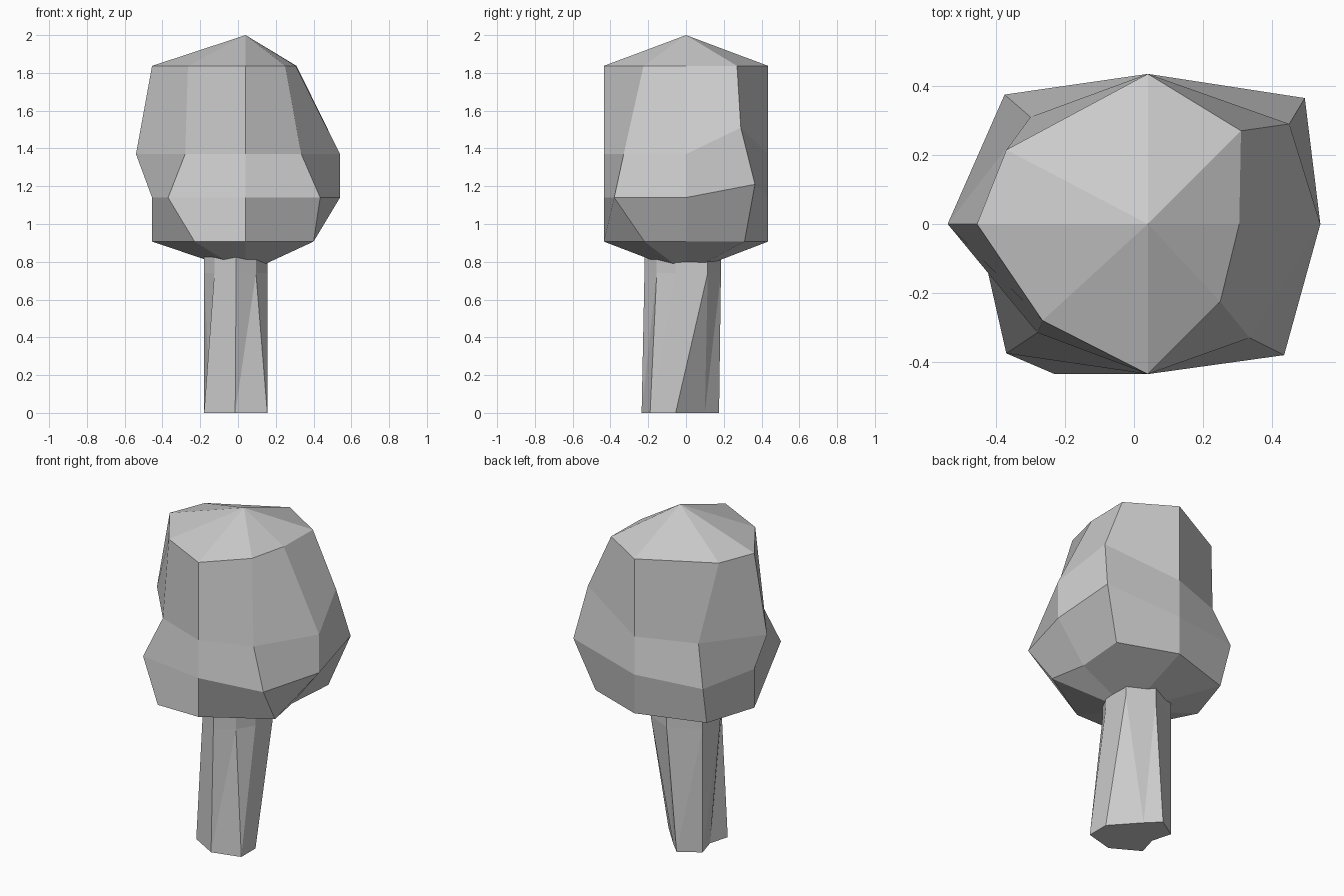
import bpy

if "Cube" in bpy.data.objects:
    bpy.data.objects.remove(bpy.data.objects["Cube"])


def loft(name, rings, tips, split=False):
    """Skin a stack of equal rings; tips = (bottom, top) points, or None for flat caps."""
    n = len(rings[0])
    verts = [p for ring in rings for p in ring]
    faces = []
    for r in range(len(rings) - 1):
        for i in range(n):
            j = (i + 1) % n
            a, b, c, d = r * n + i, r * n + j, (r + 1) * n + j, (r + 1) * n + i
            faces += [(a, b, c), (a, c, d)] if split else [(a, b, c, d)]
    last = (len(rings) - 1) * n
    if tips:
        low, high = len(verts), len(verts) + 1
        verts += tips
        for i in range(n):
            j = (i + 1) % n
            faces += [(j, i, low), (last + i, last + j, high)]
    else:
        faces += [tuple(reversed(range(n))), tuple(range(last, last + n))]
    mesh = bpy.data.meshes.new(name)
    mesh.from_pydata(verts, [], faces)
    mesh.update()
    obj = bpy.data.objects.new(name, mesh)
    bpy.context.collection.objects.link(obj)
    return obj


# Foliage: uneven eight-sided crown, front and back columns straight
CX, HALF = 0.04, 0.435


def crown_ring(z, front_right, right_x, back_right, back_left, left_x, front_left, raised=0):
    return [(CX, -HALF, z), (*front_right, z), (right_x, 0, z), (*back_right, z + raised),
            (CX, HALF, z), (*back_left, z), (left_x, 0, z), (*front_left, z)]


crown = [
    crown_ring(0.907, (0.40, -0.22), 0.36, (0.385, 0.31), (-0.355, 0.31), -0.455, (-0.23, -0.435)),
    crown_ring(1.14, (0.435, -0.38), 0.54, (0.495, 0.365), (-0.375, 0.375), -0.455, (-0.37, -0.375), 0.07),
    crown_ring(1.37, (0.335, -0.33), 0.54, (0.45, 0.29), (-0.30, 0.31), -0.54, (-0.28, -0.315), 0.14),
    crown_ring(1.837, (0.25, -0.225), 0.305, (0.31, 0.27), (-0.37, 0.215), -0.455, (-0.265, -0.28)),
]
loft("foliage", crown, [(CX, 0, 0.74), (CX, 0, 2.0)])

# Trunk: twisted eight-sided post that runs up into the foliage
base = [(-0.015, -0.235), (0.155, -0.19), (0.155, -0.055), (0.015, 0.10),
        (-0.06, 0.175), (-0.18, 0.10), (-0.146, -0.02), (-0.18, -0.14)]
neck = [(-0.01, -0.22), (0.095, -0.155), (0.155, -0.055), (0.155, 0.115),
        (0.0, 0.185), (-0.18, 0.10), (-0.18, -0.07), (-0.125, -0.16)]
trunk = [[(x, y, z) for x, y in ring] for ring, z in ((base, 0), (neck, 0.74), (neck, 0.92))]
loft("trunk", trunk, None, split=True)
